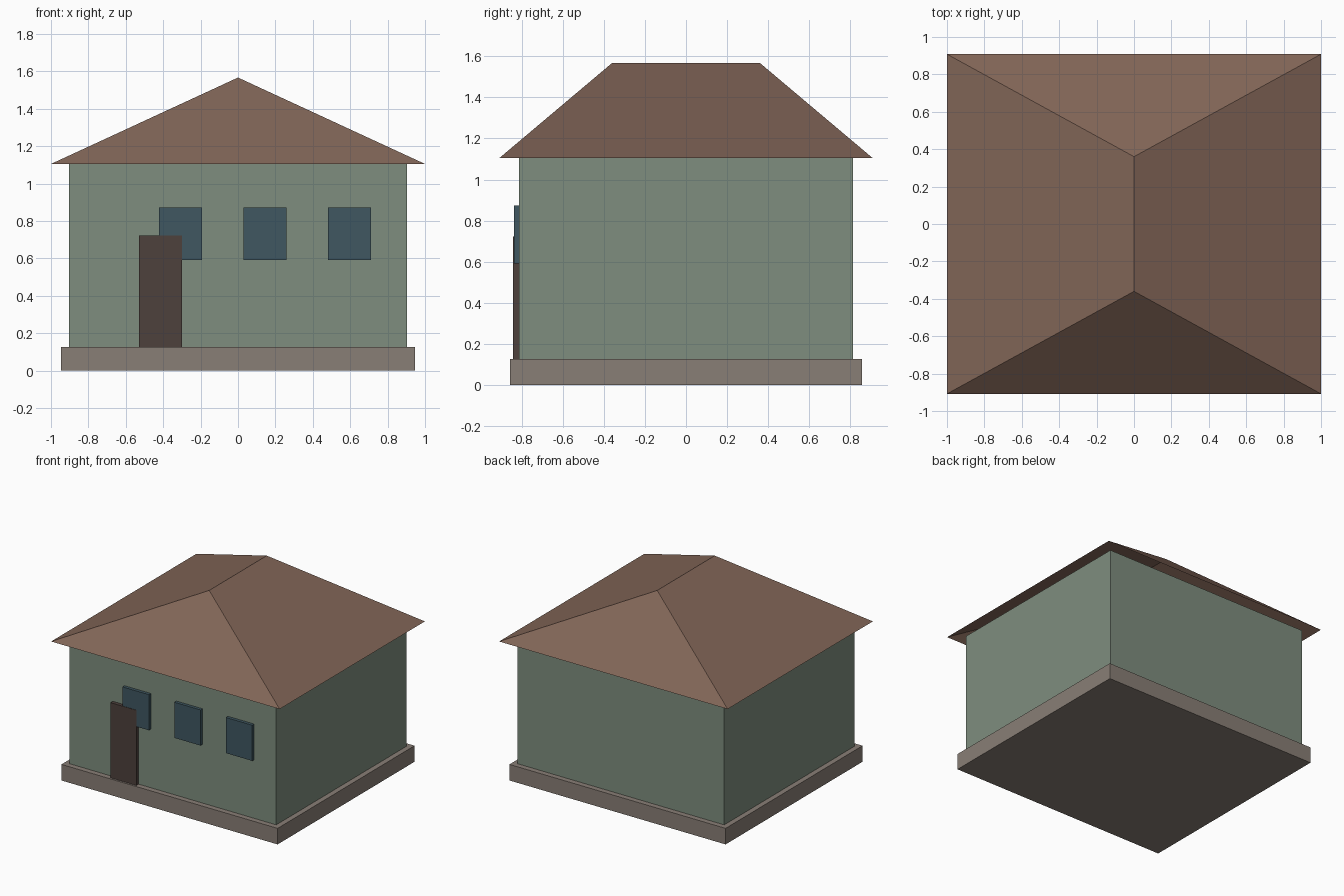
import bpy

if "Cube" in bpy.data.objects:
    bpy.data.objects.remove(bpy.data.objects["Cube"])


def material(name, rgb):
    m = bpy.data.materials.new(name)
    m.diffuse_color = (*rgb, 1)
    m.use_nodes = True
    m.node_tree.nodes["Principled BSDF"].inputs["Base Color"].default_value = m.diffuse_color
    return m


def mesh_part(name, verts, faces, mat):
    me = bpy.data.meshes.new(name)
    me.from_pydata(verts, [], faces)
    me.materials.append(mat)
    ob = bpy.data.objects.new(name, me)
    bpy.context.collection.objects.link(ob)
    return ob


def box(name, lo, hi, mat):
    verts = [(x, y, z) for x in (lo[0], hi[0]) for y in (lo[1], hi[1]) for z in (lo[2], hi[2])]
    faces = [(0, 1, 3, 2), (4, 6, 7, 5), (0, 4, 5, 1), (2, 3, 7, 6), (0, 2, 6, 4), (1, 5, 7, 3)]
    return mesh_part(name, verts, faces, mat)


stone = material("stone", (0.25, 0.21, 0.18))
plaster = material("plaster", (0.21, 0.27, 0.21))
tile = material("roof_tile", (0.22, 0.13, 0.095))
wood = material("dark_wood", (0.075, 0.052, 0.045))
glass = material("glass", (0.05, 0.095, 0.12))

BASE, EAVE, RIDGE = 0.127, 1.105, 1.567
WX, WY = 0.904, 0.813

# Foundation and walls
box("foundation", (-0.946, -0.856, 0), (0.946, 0.856, BASE), stone)
box("walls", (-WX, -WY, BASE), (WX, WY, EAVE), plaster)

# Hipped roof shell, open underneath, ridge running front to back
RX, RY, RIDGE_Y = 1.0, 0.908, 0.36
mesh_part("roof",
          [(-RX, -RY, EAVE), (RX, -RY, EAVE), (RX, RY, EAVE), (-RX, RY, EAVE),
           (0, -RIDGE_Y, RIDGE), (0, RIDGE_Y, RIDGE)],
          [(0, 1, 4), (1, 2, 5, 4), (2, 3, 5), (3, 0, 4, 5)], tile)

# Front door, slightly proud of the windows
box("door", (-0.528, -0.841, BASE), (-0.3, -WY + 0.01, 0.722), wood)

# Row of three evenly spaced windows
for i in range(3):
    cx = -0.308 + i * 0.452
    box(f"window_{i + 1}", (cx - 0.115, -0.838, 0.591), (cx + 0.115, -WY + 0.01, 0.873), glass)
